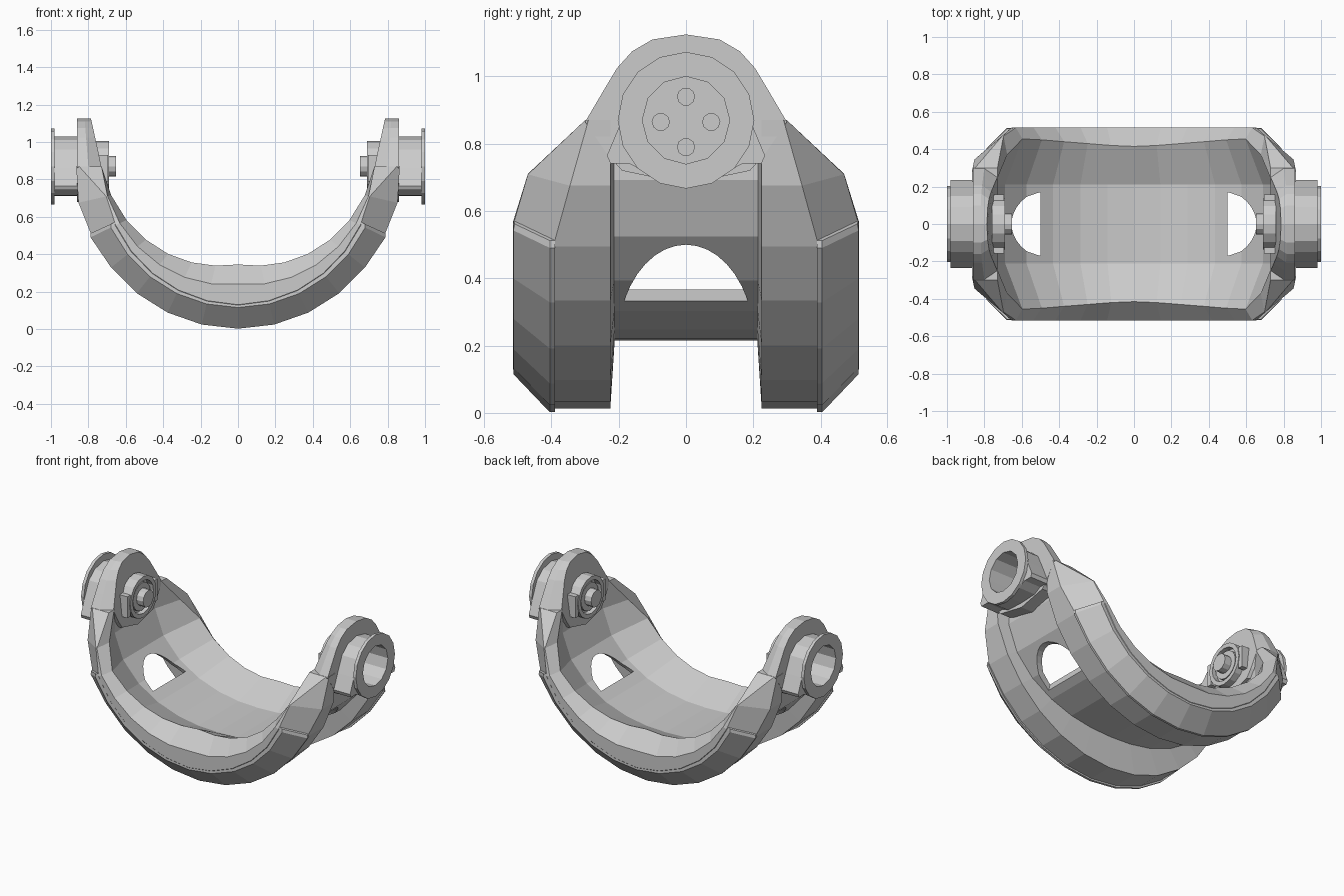
import bpy, bmesh
from math import sin, cos, pi, radians

if "Cube" in bpy.data.objects:
    bpy.data.objects.remove(bpy.data.objects["Cube"])

CZ = 0.87          # pivot height of the yoke
N = 7              # stations per quarter turn


def loft(name, rings):
    """Solid skin through a row of equal closed rings."""
    bm = bmesh.new()
    vs = [[bm.verts.new(p) for p in ring] for ring in rings]
    k = len(vs[0])
    for a, b in zip(vs, vs[1:]):
        for i in range(k):
            j = (i + 1) % k
            bm.faces.new((a[i], a[j], b[j], b[i]))
    bm.faces.new(vs[0])
    bm.faces.new(vs[-1])
    bmesh.ops.recalc_face_normals(bm, faces=bm.faces)
    me = bpy.data.meshes.new(name)
    bm.to_mesh(me)
    bm.free()
    ob = bpy.data.objects.new(name, me)
    bpy.context.collection.objects.link(ob)
    return ob


def mirror(ob, axis):
    m = ob.modifiers.new("mirror", 'MIRROR')
    m.use_axis = [a == axis for a in "xy"] + [False]
    m.use_mirror_merge = False
    return ob


def cut(ob, cutter):
    m = ob.modifiers.new("cut", 'BOOLEAN')
    m.operation, m.solver, m.object = 'DIFFERENCE', 'EXACT', cutter
    cutter.hide_render = True
    cutter.display_type = 'WIRE'
    return ob


def prism(name, outline, x0, x1):
    return loft(name, [[(x, y, z) for y, z in outline] for x in (x0, x1)])


def circle(r, n=16, y=0.0, z=CZ):
    return [(y + r * cos(2 * pi * i / n), z + r * sin(2 * pi * i / n)) for i in range(n)]


def sym(half):
    """Complete a half outline (top to bottom) with its mirrored side."""
    return half + [(-y, z) for y, z in reversed(half) if y > 1e-6]


def station(i, section):
    """Place an (r, y) section at station i around the pivot."""
    t = radians(90 * i / N)
    return [(r * sin(t), y, CZ - r * cos(t)) for r, y in section]


# Per-station values from the bottom (0) to the pivot (7)
shell_r = [.625, .635, .66, .695, .735, .765, .77, .745]
outer_r = [.857, .857, .857, .857, .86, .866, .875, .865]
outer_y = [.40, .40, .40, .40, .40, .395, .345, .29]
side_y = [.515, .515, .515, .515, .515, .515, .47, .30]
rim_y = [.415, .42, .43, .44, .45, .455, .37, .245]


def rail_section(i):
    k = abs(i)
    u = k / N
    rc = .74 - .02 * u if k < N else .85
    return [(outer_r[k], .225), (outer_r[k], outer_y[k]), (rc, side_y[k]), (.63 + .1 * u, side_y[k]),
            (.525 + .205 * u ** 1.2, rim_y[k]), (shell_r[k], .21)]


# Two curved rails of the yoke
mirror(loft("yoke_rail", [station(i, rail_section(i)) for i in range(-N, N + 1)]), "y")

# Thin inner shell joining the rails, with an arched window at each side
shell = loft("inner_shell", [station(i, [(shell_r[abs(i)], .22), (shell_r[abs(i)] + .03, .235),
                                         (shell_r[abs(i)] + .03, -.235), (shell_r[abs(i)], -.22)])
                             for i in range(-N, N + 1)])
arch = [(.205 * cos(pi * i / 20), .2 + .3 * sin(pi * i / 20)) for i in range(21)]
cut(shell, prism("window_cutter_right", arch, .5, .95))
cut(shell, prism("window_cutter_left", arch, -.95, -.5))

# Raised guard pads on the lower outer chamfers
pad_t = [-5.1, -5, -4, -3, -2, -1, 0, 1, 2, 3, 4, 5, 5.1]
rings = []
for t in pad_t:
    d = .01 if abs(t) > 5 else 0
    g = .007 if abs(t) > 4.5 else 0
    rings.append(station(t, [(.868 - d + g, .39), (.868 - d + g, .405), (.755 - d, .513 - d / 3),
                             (.715, .512), (.82, .39)]))
mirror(loft("guard_pad", rings), "y")

# Rounded arm heads, leaning outward towards the top, chamfered on the inside
head_outline = sym([(0, 1.125), (.10, 1.11), (.16, 1.075), (.205, 1.025), (.25, .95),
                    (.30, .865), (.235, .77), (.19, .72), (0, .68)])
head = loft("arm_head", [[(.73 + max(0, z - CZ) * .22, y * .84, z) for y, z in head_outline],
                         [(.80 + max(0, z - CZ) * .08, y, z) for y, z in head_outline],
                         [(.862, y, z) for y, z in head_outline]])
bore = prism("bore_cutter", circle(.13, 12), .80, 1.1)
mirror(cut(head, bore), "x")

# Outer bearing housing with flared lower corners
house = prism("bearing_housing", sym([(0, 1.03), (.09, 1.01), (.15, .96), (.195, .86), (.235, .765),
                                      (.225, .742), (.17, .742), (.12, .715), (0, .71)]), .85, .98)
mirror(cut(house, bore), "x")

# Flange ring at the outer end
mirror(cut(prism("flange_ring", circle(.203), .98, 1.0), bore), "x")

# Four bolt heads on the bore floor
for k in range(4):
    y, z = .075 * cos(k * pi / 2), .865 + .075 * sin(k * pi / 2)
    mirror(prism("bore_bolt", circle(.027, 10, y, z), .79, .815), "x")

# Inner pivot knob: collar with recess, disc and pin
collar = prism("knob_collar", circle(.135), .69, .76)
mirror(cut(collar, prism("recess_cutter", circle(.108), .6, .725)), "x")
mirror(prism("knob_disc", circle(.09), .70, .74), "x")
mirror(prism("knob_pin", circle(.055, 12), .652, .74), "x")
for s in (-1, 1):
    clip = sorted([.125 * s, .158 * s])
    mirror(prism("knob_clip", [(clip[0], .79), (clip[1], .79), (clip[1], .93), (clip[0], .93)],
                 .695, .76), "x")
